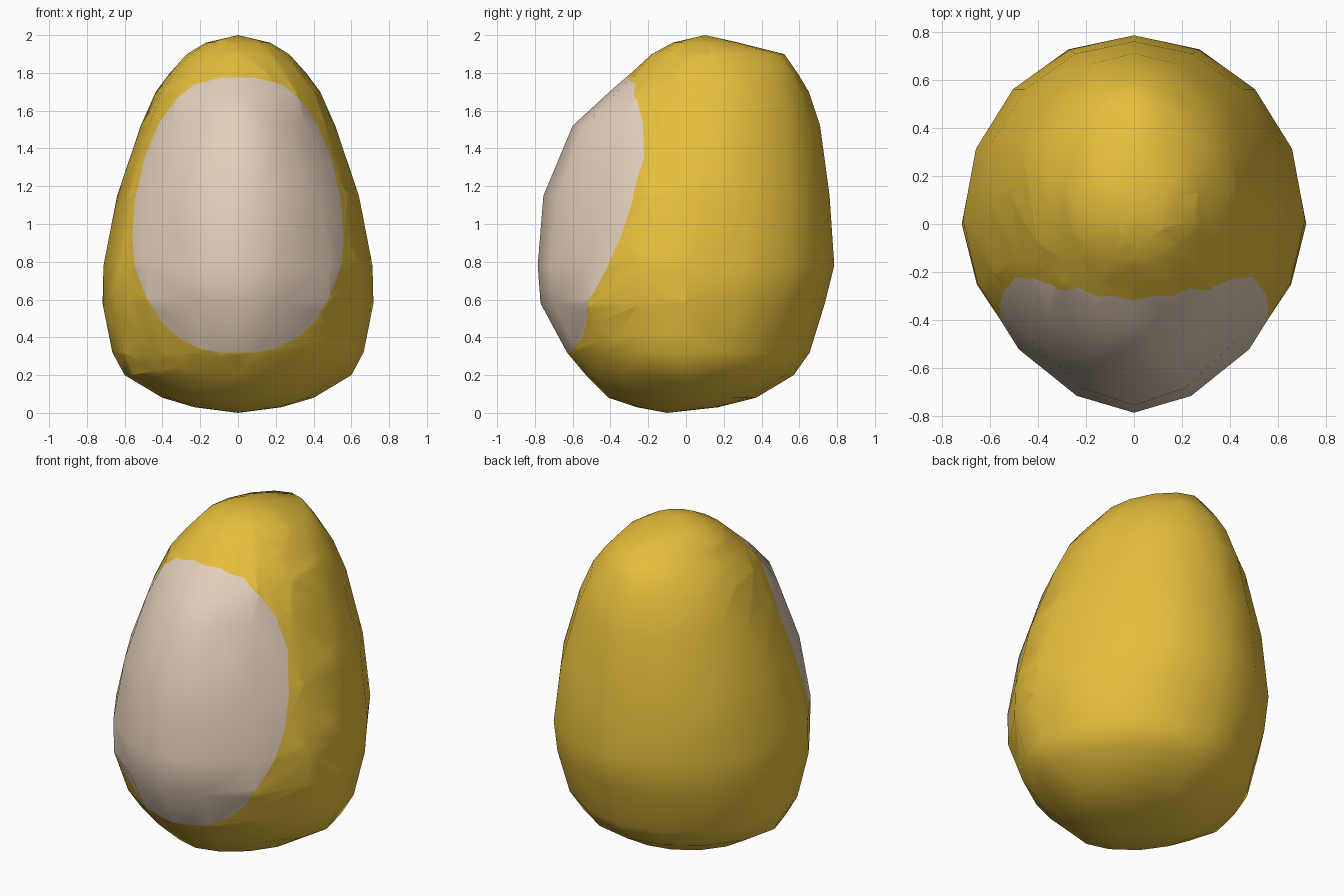
import bpy, bmesh, math
from mathutils import Vector

if "Cube" in bpy.data.objects:
    bpy.data.objects.remove(bpy.data.objects["Cube"])

SIDES = 16

# body sections: height, half width, front y, back y, y of widest point,
# roundness of the front half, roundness of the back half (2 = ellipse)
RINGS = [
    (0.03, 0.23, -0.26, 0.17, -0.05, 1.8, 1.85),
    (0.08, 0.40, -0.41, 0.37, 0.00, 1.75, 1.85),
    (0.20, 0.60, -0.53, 0.57, 0.00, 1.75, 1.9),
    (0.32, 0.665, -0.63, 0.655, 0.00, 1.75, 1.95),
    (0.58, 0.717, -0.77, 0.735, 0.00, 1.72, 2.0),
    (0.78, 0.712, -0.785, 0.785, 0.02, 1.75, 2.0),
    (1.15, 0.64, -0.755, 0.76, 0.08, 1.75, 2.0),
    (1.52, 0.515, -0.60, 0.71, 0.14, 1.88, 1.9),
    (1.70, 0.435, -0.405, 0.65, 0.15, 2.1, 1.85),
    (1.80, 0.36, -0.29, 0.59, 0.15, 2.1, 1.85),
    (1.90, 0.27, -0.18, 0.52, 0.13, 2.0, 1.8),
    (1.96, 0.17, -0.07, 0.28, 0.11, 2.0, 1.8),
]
# belly outline in front view: half width, height
BELLY = [(0.09, 0.32), (0.20, 0.34), (0.31, 0.395), (0.41, 0.49), (0.49, 0.62),
         (0.545, 0.77), (0.56, 0.93), (0.545, 1.13), (0.495, 1.35), (0.42, 1.53),
         (0.33, 1.66), (0.23, 1.74), (0.09, 1.775)]


def material(name, rgb):
    m = bpy.data.materials.new(name)
    m.diffuse_color = (*rgb, 1)
    m.use_nodes = True
    m.node_tree.nodes["Principled BSDF"].inputs["Base Color"].default_value = m.diffuse_color
    return m


def spow(v, e):
    return math.copysign(abs(v) ** e, v)


bm = bmesh.new()

# egg-shaped body lofted through the rings, front narrower than back
rings = []
for z, w, yf, yb, yc, ef, eb in RINGS:
    ring = []
    for i in range(SIDES):
        a = math.tau * i / SIDES
        c, s = math.cos(a), math.sin(a)
        e, ry = (2 / ef, yc - yf) if s < 0 else (2 / eb, yb - yc)
        ring.append(bm.verts.new((w * spow(c, e), yc + ry * spow(s, e), z)))
    rings.append(ring)
bottom = bm.verts.new((0, -0.10, 0))
top = bm.verts.new((0, 0.10, 2))
for i in range(SIDES):
    j = (i + 1) % SIDES
    bm.faces.new((bottom, rings[0][j], rings[0][i]))
    bm.faces.new((top, rings[-1][i], rings[-1][j]))
    for lo, hi in zip(rings, rings[1:]):
        bm.faces.new((lo[i], lo[j], hi[j], hi[i]))
bmesh.ops.triangulate(bm, faces=bm.faces[:])
bmesh.ops.recalc_face_normals(bm, faces=bm.faces[:])

# belly patch: clip the front faces by each edge of the outline
outline = BELLY + [(-x, z) for x, z in reversed(BELLY)]
inside = [f for f in bm.faces if f.calc_center_median().y < 0.1 and f.normal.y < 0]
for k, (x0, z0) in enumerate(outline):
    x1, z1 = outline[(k + 1) % len(outline)]
    co = Vector((x0, 0, z0))
    no = Vector((z1 - z0, 0, x0 - x1)).normalized()
    if no.dot(Vector((0, 0, 0.95)) - co) > 0:
        no = -no
    geom = set(inside)
    for f in inside:
        geom.update(f.edges)
        geom.update(f.verts)
    res = bmesh.ops.bisect_plane(bm, geom=list(geom), dist=1e-5, plane_co=co, plane_no=no)
    faces = [g for g in res["geom"] if isinstance(g, bmesh.types.BMFace)]
    inside = [f for f in faces if no.dot(f.calc_center_median() - co) < 0]
for f in inside:
    f.material_index = 1
for f in bm.faces:
    f.smooth = True

mesh = bpy.data.meshes.new("egg_body")
bm.to_mesh(mesh)
bm.free()
mesh.materials.append(material("golden yellow", (0.79, 0.52, 0.045)))
mesh.materials.append(material("cream", (0.77, 0.62, 0.49)))
body = bpy.data.objects.new("egg_body", mesh)
bpy.context.collection.objects.link(body)

# even shading across the cut faces
body.modifiers.new("even_shading", 'WEIGHTED_NORMAL').mode = 'FACE_AREA'
